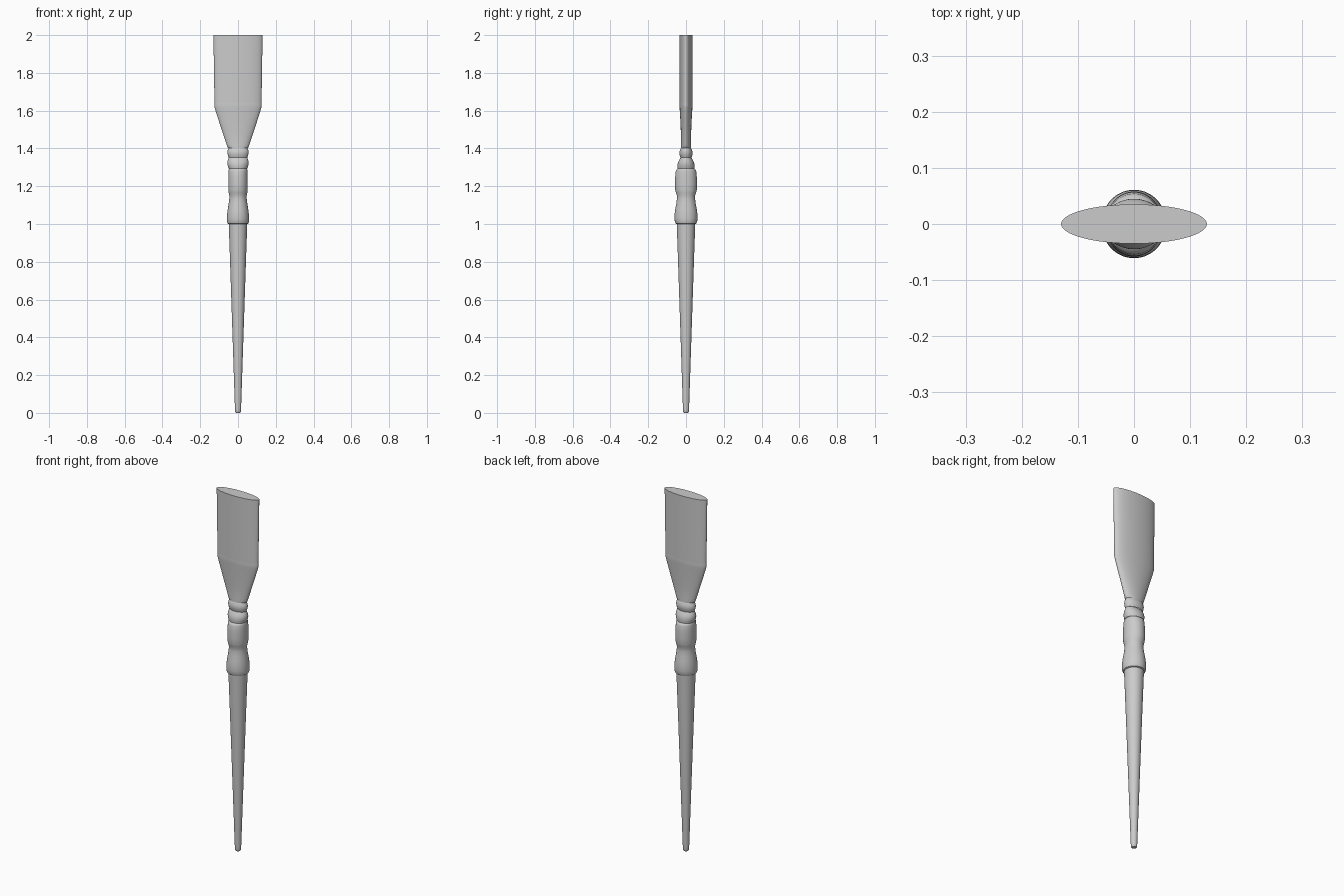
import bpy, bmesh, math

if "Cube" in bpy.data.objects:
    bpy.data.objects.remove(bpy.data.objects["Cube"])

SIDES = 64


def loft(name, sections, cap_bottom=False, cap_top=False):
    """Skin a stack of ellipses given as (z, half width x, half depth y)."""
    bm = bmesh.new()
    rings = []
    for z, rx, ry in sections:
        rings.append([bm.verts.new((rx * math.cos(2 * math.pi * i / SIDES),
                                    ry * math.sin(2 * math.pi * i / SIDES), z))
                      for i in range(SIDES)])
    for a, b in zip(rings, rings[1:]):
        for i in range(SIDES):
            j = (i + 1) % SIDES
            bm.faces.new((a[i], a[j], b[j], b[i]))
    if cap_bottom:
        bm.faces.new(rings[0][::-1])
    if cap_top:
        bm.faces.new(rings[-1])
    mesh = bpy.data.meshes.new(name)
    bm.to_mesh(mesh)
    bm.free()
    obj = bpy.data.objects.new(name, mesh)
    bpy.context.collection.objects.link(obj)
    bpy.ops.object.select_all(action='DESELECT')
    obj.select_set(True)
    bpy.context.view_layer.objects.active = obj
    bpy.ops.object.shade_smooth_by_angle(angle=math.radians(35))
    return obj


def bead(name, z0, z1, bottom, top, bulge):
    """Rounded ring whose cross-section blends from bottom to top."""
    secs = []
    for k in range(9):
        t = k / 8
        b = bulge * math.sin(math.pi * t)
        secs.append((z0 + (z1 - z0) * t,
                     bottom[0] + (top[0] - bottom[0]) * t + b,
                     bottom[1] + (top[1] - bottom[1]) * t + b))
    return loft(name, secs)


# Long tapered handle with a rounded tip
loft("handle", [(0, .011, .011), (.003, .014, .014), (.01, .0155, .0155),
                (.03, .0165, .0165), (.5, .032, .032), (.8, .042, .042),
                (1.0, .049, .049)], cap_bottom=True)

# Turned grip: bulb, waist and barrel
loft("grip", [(1.0, .049, .049), (1.003, .055, .055), (1.012, .058, .059),
              (1.03, .058, .061), (1.055, .057, .060), (1.08, .054, .057),
              (1.11, .049, .051), (1.135, .046, .048), (1.15, .046, .048),
              (1.165, .049, .053), (1.18, .051, .057), (1.21, .051, .058),
              (1.25, .051, .057), (1.28, .050, .054), (1.288, .049, .051),
              (1.293, .047, .044)])

# Two beads between the grip and the metal sleeve
bead("lower_bead", 1.293, 1.352, (.049, .044), (.049, .028), .007)
bead("upper_bead", 1.352, 1.406, (.049, .030), (.049, .025), .007)

# Flared sleeve, round at the neck and flat at the mouth
loft("sleeve", [(1.402, .050, .027), (1.408, .056, .027), (1.42, .060, .026),
                (1.48, .080, .027), (1.55, .103, .030), (1.60, .119, .033),
                (1.618, .124, .034), (1.628, .125, .0345), (1.64, .1245, .034)])

# Flat bristle head
loft("bristles", [(1.64, .1245, .034), (1.80, .127, .0345), (2.0, .13, .035)],
     cap_top=True)
